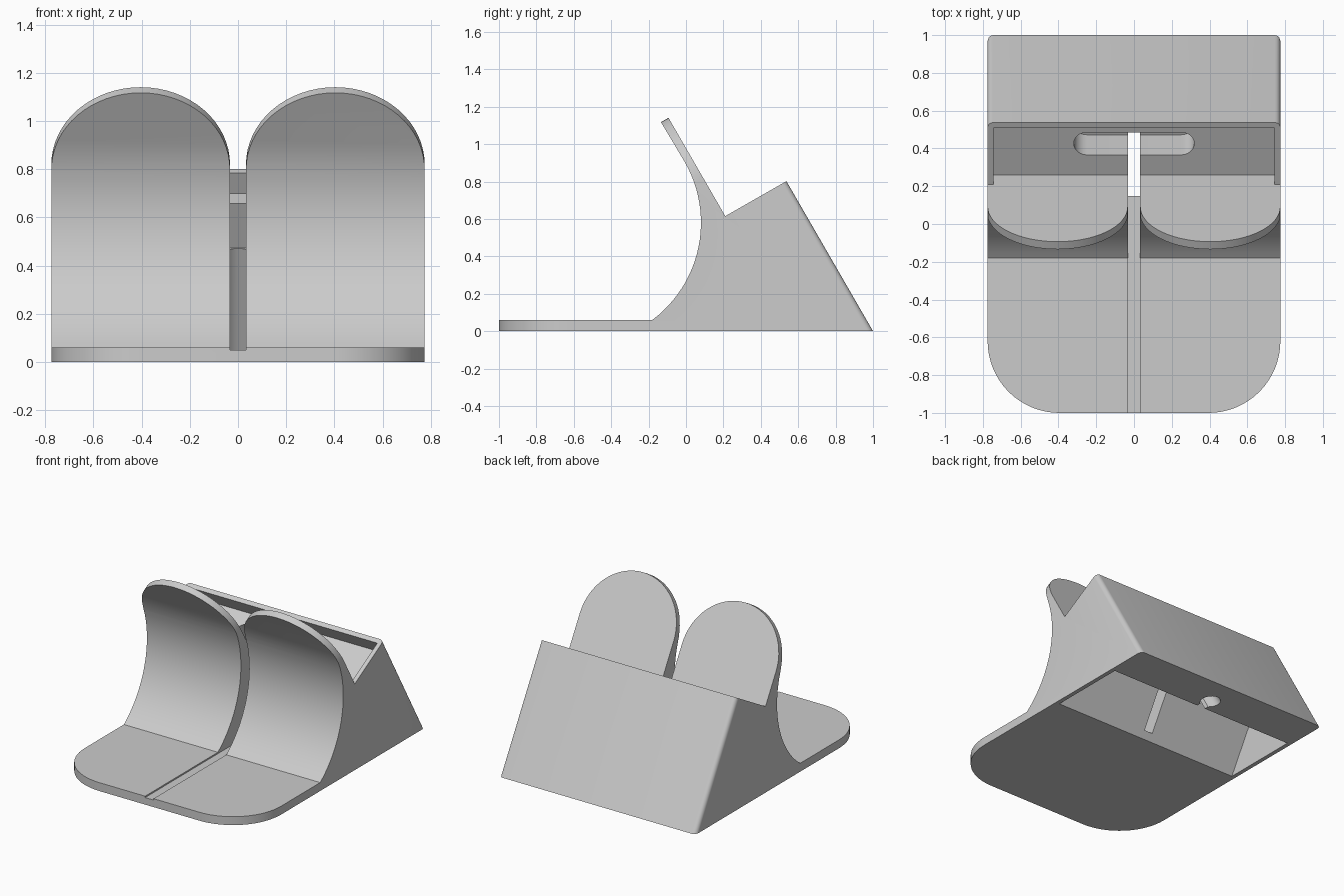
import bpy, bmesh, math
from mathutils import Vector

cube = bpy.data.objects.get("Cube")
if cube:
    bpy.data.objects.remove(cube)

HALF = 0.775                                  # half width of the stand
RIM = 0.03                                    # wall thickness
GAP = 0.033                                   # half width of the cable slot
DOWN = Vector((0, 0.5, -math.sqrt(0.75)))     # slope of the back rests
OUT = Vector((0, math.sqrt(0.75), 0.5))       # normal of the back rests
SIDE = Vector((1, 0, 0))

grey = bpy.data.materials.new("light_grey")
grey.use_nodes = True
grey.diffuse_color = (0.6, 0.6, 0.6, 1)
grey.node_tree.nodes["Principled BSDF"].inputs["Base Color"].default_value = (0.6, 0.6, 0.6, 1)


def prism(name, loop, sweep, bevel=None):
    """Solid made by sweeping a closed loop of points along a vector."""
    bm = bmesh.new()
    face = bm.faces.new([bm.verts.new(p) for p in loop])
    moved = bmesh.ops.extrude_face_region(bm, geom=[face])["geom"]
    bmesh.ops.translate(bm, vec=sweep, verts=[v for v in moved if isinstance(v, bmesh.types.BMVert)])
    bmesh.ops.recalc_face_normals(bm, faces=bm.faces)
    if bevel:
        bevel(bm)
    mesh = bpy.data.meshes.new(name)
    bm.to_mesh(mesh)
    bm.free()
    mesh.materials.append(grey)
    obj = bpy.data.objects.new(name, mesh)
    bpy.context.collection.objects.link(obj)
    return obj


def side_prism(name, profile, half, bevel=None):
    """Side profile of (y, z) points swept across the width."""
    return prism(name, [(-half, y, z) for y, z in profile], SIDE * 2 * half, bevel)


def arc(cx, cy, r, start, end, steps):
    angles = [math.radians(start + (end - start) * i / steps) for i in range(steps + 1)]
    return [(cx + r * math.cos(a), cy + r * math.sin(a)) for a in angles]


def round_edges(bm):
    """Round the front corners of the foot and the slanted rear edges."""
    def pick(test):
        return [e for e in bm.edges if abs(e.verts[0].co.x - e.verts[1].co.x) < 1e-5
                and all(test(v.co) for v in e.verts)]
    bmesh.ops.bevel(bm, geom=pick(lambda c: c.y < -0.99), offset=0.38,
                    segments=16, profile=0.5, affect='EDGES')
    bmesh.ops.bevel(bm, geom=pick(lambda c: c.y > 0.5), offset=RIM,
                    segments=5, profile=0.5, affect='EDGES')


# Body: foot, curved front, tall back rest, notch and sloping rear
valley = Vector((0, 0.21, 0.615))
tip_back = valley - DOWN * 0.65
tip_front = tip_back - OUT * 0.047
profile = [(-1, 0), (-1, 0.06)]
profile += arc(-0.57, 0.58, 0.65, -53.13, 30, 24)
profile += [tip_front.yz, tip_back.yz, valley.yz, (0.537, 0.802), (1, 0)]
body = side_prism("stand_body", profile, HALF, round_edges)

# Round tops of the two back rests
radius = (HALF - GAP) / 2
mid = (HALF + GAP) / 2
outline = [(-0.9, 0)]
for cx in (-mid, mid):
    outline += arc(cx, 0, radius, 180, 0, 32)
outline += [(0.9, 0), (0.9, 0.6), (-0.9, 0.6)]
centre = Vector((0, 0.096, 0.822)) - OUT * 0.3
rest_cutter = prism("rest_top_cutter", [centre + SIDE * x - DOWN * s for x, s in outline], OUT * 0.6)

# Open tray behind the back rests
tray_cutter = side_prism("tray_cutter", [(0.26, 0.528), (0.556, 0.70), (0.46, 0.866),
                                         (0.25, 0.9), valley.yz], HALF - RIM)

# Triangular hollow open underneath
hollow_cutter = side_prism("hollow_cutter", [(0.062, -0.1), (0.748, -0.1), (0.405, 0.494)], HALF - RIM)

# Long rounded pocket in the tray floor
socket = Vector((0, 0.425, 0.625))
stadium = arc(0.25, 0, 0.069, -90, 90, 12) + arc(-0.25, 0, 0.069, 90, 270, 12)
socket_cutter = prism("socket_cutter", [socket - DOWN * 0.05 + SIDE * x + OUT * s for x, s in stadium],
                      DOWN * 0.264)

# Round cable channel running down from the pocket
ring = arc(0, 0, 0.064, 0, 360, 24)[:-1]
cable_cutter = prism("cable_cutter", [socket + DOWN * 0.1 + SIDE * x + OUT * s for x, s in ring],
                     DOWN * 0.8)

# Slot between the rests, with a shallow groove along the foot
low = socket + DOWN * 0.84
high = socket - DOWN * 0.8
slot_cutter = side_prism("slot_cutter", [(-1.1, 0.05), (0.4, 0.05), (0.4, low.z), low.yz,
                                         high.yz, (-1.1, high.z)], GAP)

# Apply all cuts, then drop the cutters
bpy.context.view_layer.objects.active = body
body.select_set(True)
for cutter in (rest_cutter, tray_cutter, hollow_cutter, socket_cutter, cable_cutter, slot_cutter):
    cutter.hide_render = True
    cut = body.modifiers.new(cutter.name, 'BOOLEAN')
    cut.operation = 'DIFFERENCE'
    cut.solver = 'EXACT'
    cut.object = cutter
    bpy.ops.object.modifier_apply(modifier=cut.name)
    bpy.data.objects.remove(cutter)

bpy.ops.object.shade_smooth_by_angle(angle=math.radians(25))
